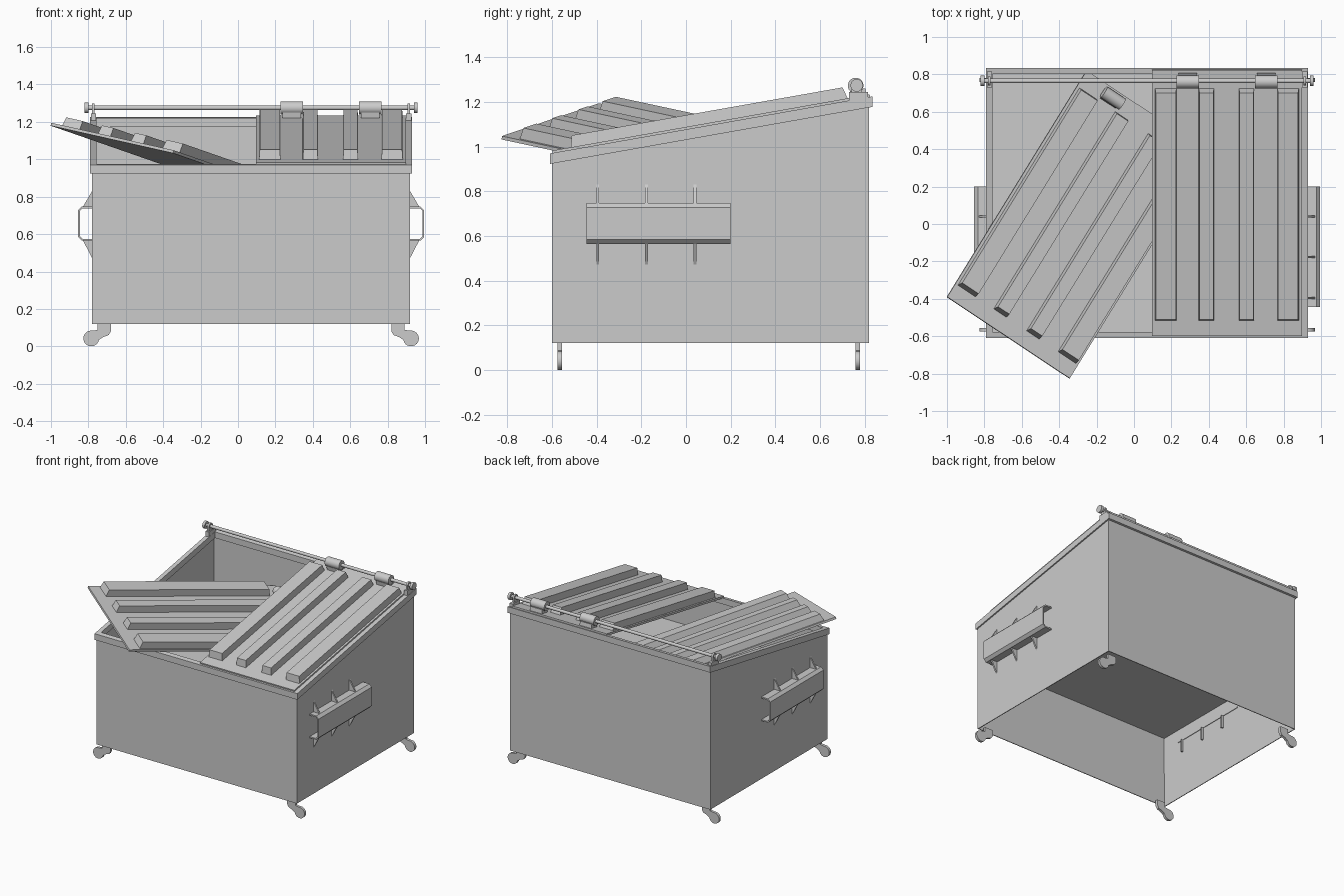
import bpy, bmesh, math
from mathutils import Matrix, Vector

cube = bpy.data.objects.get("Cube")
if cube:
    bpy.data.objects.remove(cube, do_unlink=True)

grey = bpy.data.materials.new("metal_grey")
grey.use_nodes = True
COLOUR = (0.6, 0.6, 0.6, 1)
grey.diffuse_color = COLOUR
grey.node_tree.nodes["Principled BSDF"].inputs["Base Color"].default_value = COLOUR

CX = 0.07          # centre line of the bin
HALF = 0.85        # half width of the bin
FRONT, BACK = -0.60, 0.82
SLOPE = 0.177


def rim_z(y):
    return 0.97 + SLOPE * (y + 0.61)


def finish(name, bm, smooth=False, matrix=None):
    bmesh.ops.recalc_face_normals(bm, faces=bm.faces)
    mesh = bpy.data.meshes.new(name)
    bm.to_mesh(mesh)
    bm.free()
    mesh.materials.append(grey)
    ob = bpy.data.objects.new(name, mesh)
    bpy.context.collection.objects.link(ob)
    if matrix:
        ob.matrix_world = matrix
    if smooth:
        bpy.ops.object.select_all(action='DESELECT')
        ob.select_set(True)
        bpy.context.view_layer.objects.active = ob
        bpy.ops.object.shade_smooth_by_angle(angle=math.radians(35))
    return ob


def add_box(bm, lo, hi, taper_x=0, taper_y=0):
    """Box between two corners, optionally narrower at the top."""
    verts = bmesh.ops.create_cube(bm, size=1)["verts"]
    lo, hi = Vector(lo), Vector(hi)
    for v in verts:
        top = v.co.z > 0
        sx, sy = math.copysign(1, v.co.x), math.copysign(1, v.co.y)
        v.co = Vector([lo[i] + (v.co[i] + 0.5) * (hi[i] - lo[i]) for i in range(3)])
        if top:
            v.co.x -= sx * taper_x
            v.co.y -= sy * taper_y
    return verts


def add_rod(bm, x0, x1, y, z, radius, sides=20):
    m = Matrix.Translation(((x0 + x1) / 2, y, z)) @ Matrix.Rotation(math.pi / 2, 4, 'Y')
    bmesh.ops.create_cone(bm, cap_ends=True, segments=sides, radius1=radius,
                          radius2=radius, depth=x1 - x0, matrix=m)


def add_prism(bm, profile, y0, y1):
    """Extrude an x-z outline along y."""
    face = bm.faces.new([bm.verts.new((x, y0, z)) for x, z in profile])
    new = bmesh.ops.extrude_face_region(bm, geom=[face])["geom"]
    for v in new:
        if isinstance(v, bmesh.types.BMVert):
            v.co.y = y1


# Bin walls, open at the bottom and sloping at the top
bm = bmesh.new()
for v in add_box(bm, (CX - HALF, FRONT, 0.12), (CX + HALF, BACK, 1)):
    if v.co.z > 0.5:
        v.co.z = rim_z(v.co.y) - 0.01
bmesh.ops.delete(bm, geom=[f for f in bm.faces if abs(f.normal.z) > 0.5], context='FACES_ONLY')
body = finish("bin_walls", bm)
wall = body.modifiers.new("thickness", 'SOLIDIFY')
wall.thickness = 0.008

# Raised floor
bm = bmesh.new()
add_box(bm, (CX - HALF + 0.004, FRONT + 0.004, 0.668), (CX + HALF - 0.004, BACK - 0.004, 0.676))
finish("bin_floor", bm)

# Rim: four bars sheared to the slope
bm = bmesh.new()
X0, X1, Y0, Y1, W = CX - 0.86, CX + 0.86, -0.61, 0.835, 0.033
for lo, hi in (((X0, Y0), (X0 + W, Y1)), ((X1 - W, Y0), (X1, Y1)),
               ((X0 + W, Y0), (X1 - W, Y0 + W)), ((X0 + W, Y1 - W), (X1 - W, Y1))):
    for v in add_box(bm, (*lo, -0.047), (*hi, 0)):
        v.co.z += rim_z(v.co.y)
finish("top_rim", bm)


# Lids with ribs and hinge barrels, modelled flat then placed
LID_W, LID_L = 0.8, 1.445


def build_lid(name, matrix):
    bm = bmesh.new()
    add_box(bm, (0, 0, -0.016), (LID_W, LID_L, 0))
    for cx, w in ((0.073, 0.115), (0.29, 0.082), (0.505, 0.082), (0.727, 0.115)):
        add_box(bm, (cx - w / 2, 0.085, -0.002), (cx + w / 2, 1.345, 0.052), 0.004, 0.014)
    finish(name, bm, matrix=matrix)
    bm = bmesh.new()
    for cx in (0.19, 0.61):
        add_rod(bm, cx - 0.06, cx + 0.06, 1.39, 0.05, 0.035)
        add_box(bm, (cx - 0.05, 1.36, -0.002), (cx + 0.05, 1.43, 0.03))
    finish(name + "_hinges", bm, True, matrix)


closed = Matrix.Translation((0.097, -0.60, rim_z(-0.60) + 0.011)) @ \
    Matrix.Rotation(math.atan(SLOPE), 4, 'X')
build_lid("closed_lid", closed)

across = Vector((0.655, -0.435, -0.147)).normalized()
along = Vector((0.75, 1.20, -0.26))
along = (along - along.dot(across) * across).normalized()
loose = Matrix((across, along, across.cross(along))).transposed().to_4x4()
loose.translation = (-0.998, -0.39, 1.195)
build_lid("loose_lid", loose)

# Hinge rod with end knobs and brackets
ROD_Y, ROD_Z = 0.765, 1.275
bm = bmesh.new()
add_rod(bm, CX - 0.885, CX + 0.885, ROD_Y, ROD_Z, 0.012)
for s in (-1, 1):
    for off, w, r in ((0.88, 0.02, 0.028), (0.843, 0.014, 0.024)):
        c = CX + s * off
        add_rod(bm, c - w / 2, c + w / 2, ROD_Y, ROD_Z, r)
finish("hinge_rod", bm, True)

bm = bmesh.new()
for s in (-1, 1):
    c = CX + s * 0.843
    add_box(bm, (c - 0.007, ROD_Y - 0.024, 1.19), (c + 0.007, ROD_Y + 0.024, ROD_Z))
    add_box(bm, (c - 0.014, ROD_Y - 0.035, 1.19), (c + 0.014, ROD_Y + 0.05, 1.245))
finish("rod_brackets", bm)

# Fork pockets with gussets, and casters, on each side
for s, side in ((1, "left"), (-1, "right")):
    def at(points):
        return [(CX + s * x, z) for x, z in points]

    outer = [(0.84, 0.748), (0.905, 0.748), (0.925, 0.728),
             (0.925, 0.585), (0.905, 0.565), (0.84, 0.565)]
    inner = [(0.84, 0.575), (0.902, 0.575), (0.916, 0.589),
             (0.916, 0.724), (0.902, 0.738), (0.84, 0.738)]
    bm = bmesh.new()
    add_prism(bm, at(outer + inner), -0.445, 0.20)
    finish(side + "_fork_pocket", bm)

    bm = bmesh.new()
    for y in (-0.395, -0.177, 0.04):
        for edge, tip in ((0.745, 0.83), (0.568, 0.472)):
            add_prism(bm, at([(0.83, tip), (0.85, tip), (0.9, edge), (0.83, edge)]),
                      y - 0.006, y + 0.006)
    finish(side + "_gussets", bm)

    for y, end in ((-0.565, "front"), (0.77, "back")):
        bm = bmesh.new()
        arc = [(0.855 + 0.042 * math.cos(a), 0.042 + 0.042 * math.sin(a))
               for a in (math.radians(100 - 18 * i) for i in range(16))]
        stem = [(0.79, 0.05), (0.762, 0.06), (0.75, 0.08), (0.75, 0.125), (0.82, 0.125), (0.82, 0.088)]
        add_prism(bm, at(arc + stem), y - 0.01, y + 0.01)
        finish(f"{end}_{side}_caster", bm, True)
